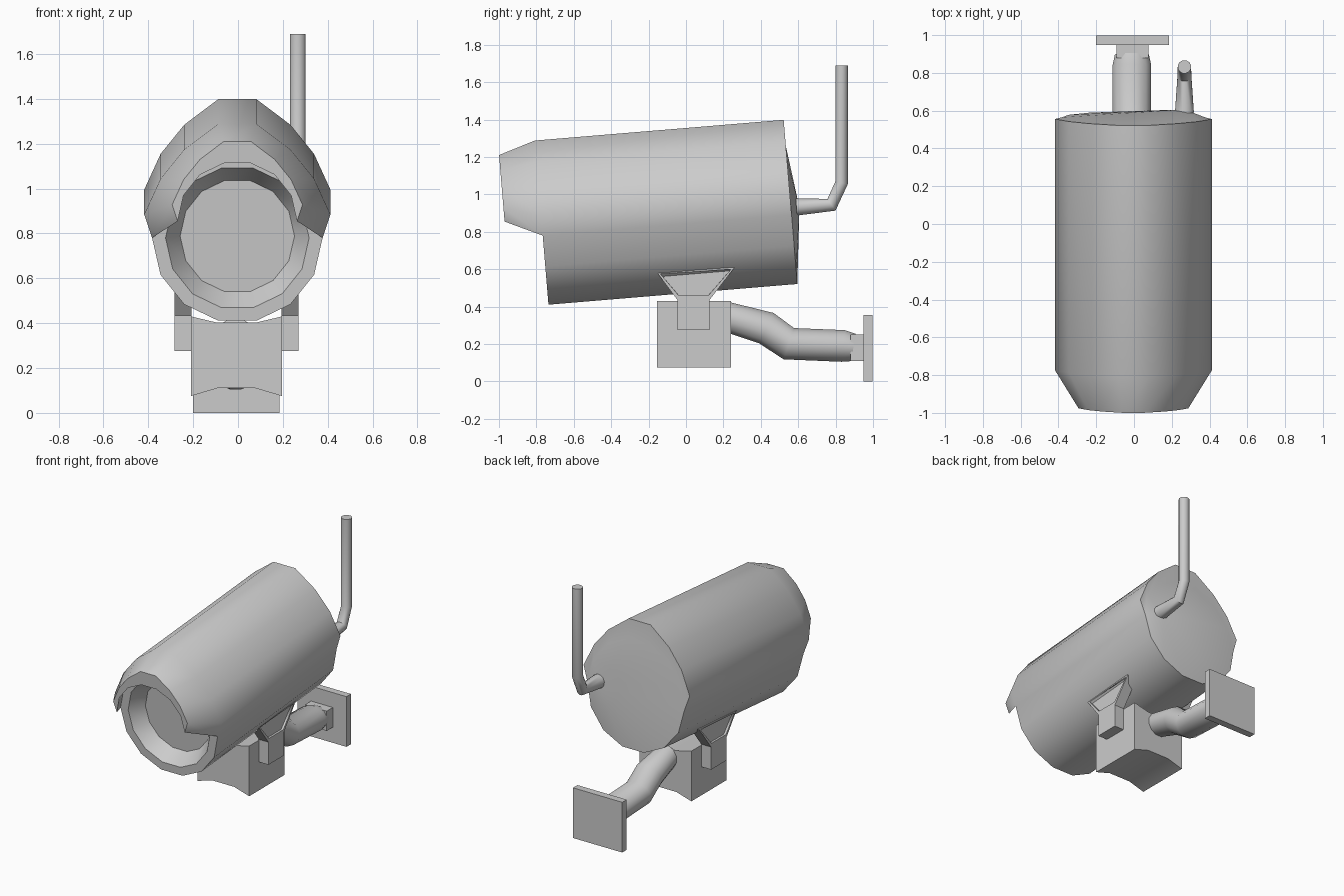
import bpy, bmesh
from math import sin, cos, pi, atan
from mathutils import Vector, Matrix

if "Cube" in bpy.data.objects:
    bpy.data.objects.remove(bpy.data.objects["Cube"])

N = 14
TILT = Matrix.Rotation(atan(0.083), 4, 'X')
BODY_FRAME = Matrix.Translation((-0.003, -0.766, 0.78)) @ TILT
MX = -0.007  # centre line of the mount


def make(name, verts, faces, frame=None):
    me = bpy.data.meshes.new(name)
    me.from_pydata([tuple(v) for v in verts], [], faces)
    bm = bmesh.new()
    bm.from_mesh(me)
    if frame:
        bm.transform(frame)
    bmesh.ops.recalc_face_normals(bm, faces=bm.faces)
    bm.to_mesh(me)
    bm.free()
    ob = bpy.data.objects.new(name, me)
    bpy.context.collection.objects.link(ob)
    bpy.ops.object.select_all(action='DESELECT')
    ob.select_set(True)
    bpy.context.view_layer.objects.active = ob
    bpy.ops.object.shade_smooth_by_angle(angle=0.85)
    return ob


def extrude(name, profile, axis, a, b):
    """Prism from a 2D profile: axis 0 takes (y, z), axis 1 takes (x, z)."""
    n = len(profile)
    vs = [(t, p, q) if axis == 0 else (p, t, q) for t in (a, b) for p, q in profile]
    fs = [(i, (i + 1) % n, n + (i + 1) % n, n + i) for i in range(n)]
    return make(name, vs, fs + [tuple(range(n)), tuple(range(n, 2 * n))])


def tube(name, x, path, sides):
    """Tube in the plane x; path entries are (y, z, radius across x, radius)."""
    pts = [Vector((x, p[0], p[1])) for p in path]
    k_r = 1 / cos(pi / sides)
    vs, fs = [], []
    for k, p in enumerate(path):
        ins = (pts[k] - pts[max(k - 1, 0)]).normalized()
        out = (pts[min(k + 1, len(pts) - 1)] - pts[k]).normalized()
        d = (ins + out).normalized()
        up = Vector((1, 0, 0)).cross(d)
        for i in range(sides):
            t = 2 * pi * (i + 0.5) / sides
            vs.append(pts[k] + k_r * (Vector((p[2] * cos(t), 0, 0)) + up * p[3] * sin(t)))
    for k in range(len(path) - 1):
        for i in range(sides):
            j = (i + 1) % sides
            fs.append((k * sides + i, k * sides + j, (k + 1) * sides + j, (k + 1) * sides + i))
    fs += [tuple(range(sides)), tuple(range(len(vs) - sides, len(vs)))]
    return make(name, vs, fs)


def ring(r, v, count=N):
    return [Vector((r * cos(2 * pi * i / N), v, r * sin(2 * pi * i / N))) for i in range(count)]


# raised hood outline over the upper half of the body
right_side = [(0.415, 0.105), (0.342, 0.265), (0.237, 0.395), (0.085, 0.51)]
HOOD = right_side + [(-x, z) for x, z in reversed(right_side)]


def hood(v):
    return [Vector((x, v, z)) for x, z in HOOD]


# camera housing: round body, hood, recessed front
L = 1.335
half = N // 2 + 1
verts = ring(0.38, 0) + ring(0.38, L) + hood(0) + hood(L) + ring(0.32, 0) + ring(0.255, 0.1)
B0, B1, H0, H1 = 0, N, 2 * N, 2 * N + half
O, D = H1 + half, H1 + half + N
faces = []
for i in range(N):
    j = (i + 1) % N
    faces.append((B0 + i, B0 + j, O + j, O + i))          # front rim
    faces.append((O + i, O + j, D + j, D + i))            # recess wall
    if i >= N // 2:
        faces.append((B0 + i, B0 + j, B1 + j, B1 + i))    # lower shell
    else:
        faces.append((H0 + i, H0 + j, H1 + j, H1 + i))    # hood shell
        faces.append((B1 + i, B1 + j, H1 + j, H1 + i))    # back crescent
for i in (0, N // 2):
    faces.append((B0 + i, H0 + i, H1 + i, B1 + i))
faces.append(tuple(range(D, D + N)))                      # lens glass
# back cover rises to the cable entry
verts.append(Vector((0.27, L + 0.045, 0.035)))
faces += [(B1 + i, B1 + (i + 1) % N, len(verts) - 1) for i in range(N)]

# visor: hood and body rim drawn forward and narrowed, closed by a front lip
base = len(verts)
for p in hood(0) + ring(0.38, 0, half):
    verts.append(Vector((p.x * 0.7, -0.197, 0.165 + (p.z - 0.105) * 0.7)))
F, G = base, base + half
for i in range(half - 1):
    faces.append((H0 + i, H0 + i + 1, F + i + 1, F + i))
    faces.append((B0 + i, B0 + i + 1, G + i + 1, G + i))
    faces.append((F + i, F + i + 1, G + i + 1, G + i))
for i in (0, half - 1):
    faces.append((B0 + i, H0 + i, F + i, G + i))
make("housing", verts, faces, BODY_FRAME)

# mount block with hollowed top and bottom
top = [(0.203, 0.43), (0.085, 0.402), (-0.085, 0.402), (-0.203, 0.43)]
bottom = [(-0.203, 0.075), (-0.085, 0.11), (0.085, 0.11), (0.203, 0.075)]
extrude("mount_block", [(x + MX, z) for x, z in top + bottom], 1, -0.155, 0.24)

# side brackets: stem plus recessed flared cradle
for side, s in (("left", -1), ("right", 1)):
    inner, outer = MX + s * 0.2, MX + s * 0.277
    extrude(side + "_bracket_stem", [(-0.045, 0.275), (0.125, 0.275), (0.125, 0.46), (-0.045, 0.46)],
            0, inner, outer)
    ob = extrude(side + "_bracket_cradle",
                 [(-0.045, 0.435), (0.125, 0.435), (0.26, 0.61), (-0.157, 0.585)], 0, inner, outer)
    bm = bmesh.new()
    bm.from_mesh(ob.data)
    face = max(bm.faces, key=lambda f: s * f.calc_center_median().x)
    bmesh.ops.inset_individual(bm, faces=[face], thickness=0.022)
    bmesh.ops.inset_individual(bm, faces=[face], thickness=0.001, depth=-0.015)
    bm.to_mesh(ob.data)
    bm.free()

# wall arm, neck and plate
tube("wall_arm", MX - 0.004, [(0.22, 0.345, 0.08, 0.08), (0.43, 0.285, 0.1, 0.09),
                              (0.55, 0.202, 0.102, 0.088), (0.84, 0.19, 0.102, 0.085),
                              (0.895, 0.182, 0.09, 0.074)], 12)
extrude("wall_neck", [(MX - 0.085, 0.11), (MX + 0.085, 0.11), (MX + 0.085, 0.25), (MX - 0.085, 0.25)],
        1, 0.88, 0.96)
extrude("wall_plate", [(-0.2, 0), (0.185, 0), (0.185, 0.355), (-0.2, 0.355)], 1, 0.948, 0.998)

# rear cable bent upward
tube("cable", 0.267, [(0.59, 0.933, 0.05, 0.046), (0.778, 0.945, 0.037, 0.038),
                      (0.832, 1.063, 0.035, 0.034), (0.832, 1.69, 0.035, 0.034)], 12)
